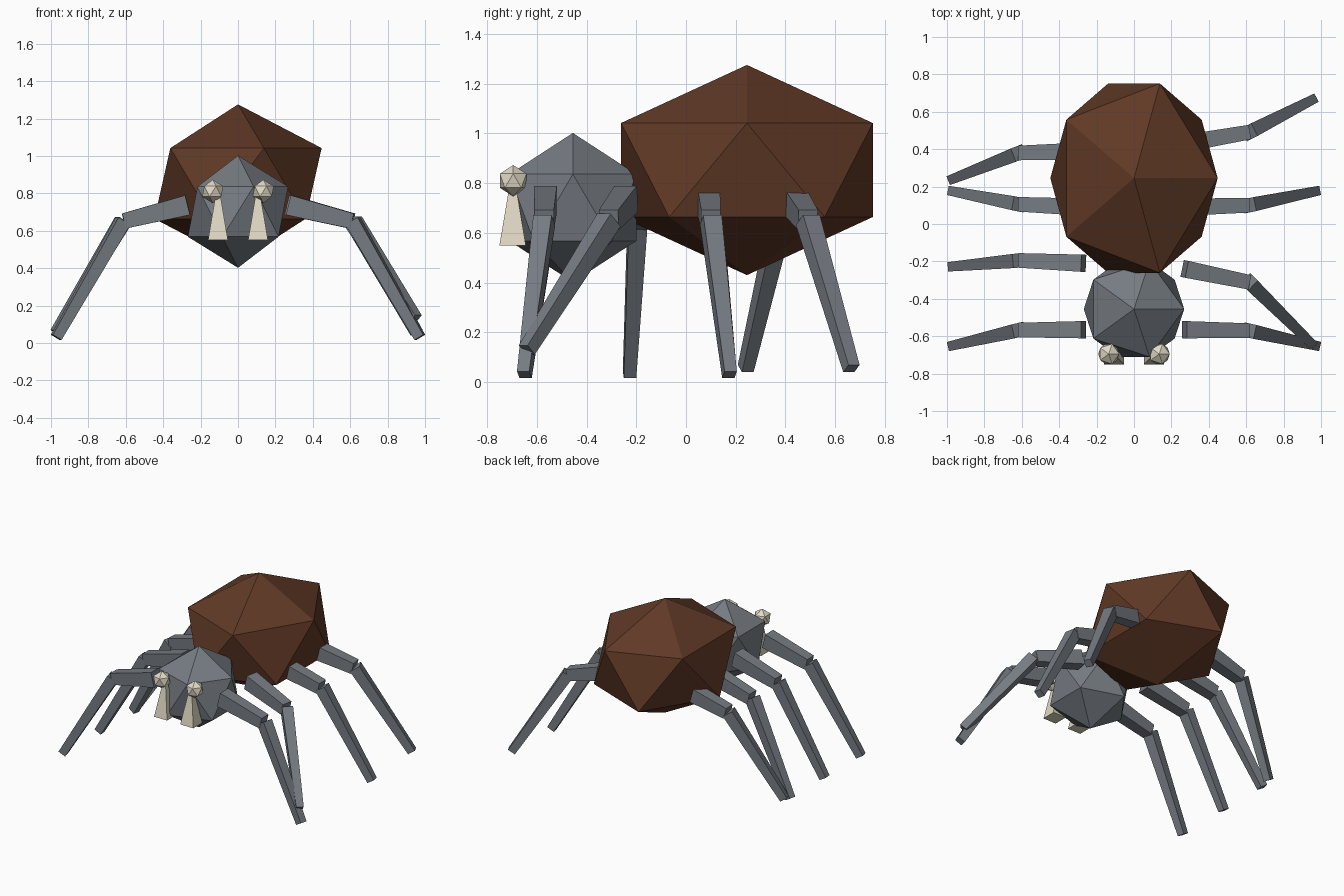
import bpy
import bmesh
from mathutils import Vector

if "Cube" in bpy.data.objects:
    bpy.data.objects.remove(bpy.data.objects["Cube"], do_unlink=True)


def make_material(name, rgb):
    mat = bpy.data.materials.new(name)
    mat.use_nodes = True
    mat.diffuse_color = (*rgb, 1)
    mat.node_tree.nodes["Principled BSDF"].inputs["Base Color"].default_value = (*rgb, 1)
    return mat


grey = make_material("slate grey", (0.18, 0.20, 0.225))
brown = make_material("dark brown", (0.117, 0.041, 0.019))
cream = make_material("cream", (0.76, 0.70, 0.56))


def finish(name, bm, mat):
    bmesh.ops.recalc_face_normals(bm, faces=bm.faces)
    mesh = bpy.data.meshes.new(name)
    bm.to_mesh(mesh)
    bm.free()
    mesh.materials.append(mat)
    obj = bpy.data.objects.new(name, mesh)
    bpy.context.collection.objects.link(obj)
    return obj


def faceted_ball(name, centre, radii, mat):
    bm = bmesh.new()
    bmesh.ops.create_icosphere(bm, subdivisions=1, radius=1)
    bmesh.ops.scale(bm, vec=radii, verts=bm.verts)
    bmesh.ops.translate(bm, vec=centre, verts=bm.verts)
    return finish(name, bm, mat)


def tapered_bar(name, start, end, start_size, end_size, mat):
    """Square bar from start to end; sizes are (width, height)."""
    start, end = Vector(start), Vector(end)
    axis = (end - start).normalized()
    side = axis.cross(Vector((0, 0, 1)))
    side = side.normalized() if side.length > 0.001 else Vector((1, 0, 0))
    up = side.cross(axis)
    bm = bmesh.new()
    bmesh.ops.create_cube(bm, size=1)
    for v in bm.verts:
        base, size = (end, end_size) if v.co.z > 0 else (start, start_size)
        v.co = base + side * v.co.x * size[0] + up * v.co.y * size[1]
    return finish(name, bm, mat)


# Body
faceted_ball("abdomen", (0, 0.245, 0.853), (0.5, 0.595, 0.4225), brown)
faceted_ball("head", (0, -0.455, 0.702), (0.3, 0.3, 0.3), grey)

# Eyes and fangs
for side, s in (("left", 1), ("right", -1)):
    faceted_ball(f"{side}_eye", (s * 0.135, -0.695, 0.81), (0.063, 0.063, 0.063), cream)
    tapered_bar(f"{side}_fang", (s * 0.107, -0.697, 0.55), (s * 0.107, -0.697, 0.8),
                (0.106, 0.106), (0.022, 0.022), cream)

# Legs: side, name, hip y, knee y, foot (distance out, y, z)
legs = [
    ("left", "front", -0.565, -0.57, (0.972, -0.65, 0.03)),
    ("left", "second", -0.24, -0.31, (0.95, -0.64, 0.13)),
    ("left", "third", 0.09, 0.10, (0.972, 0.175, 0.03)),
    ("left", "back", 0.43, 0.49, (0.955, 0.665, 0.055)),
    ("right", "front", -0.565, -0.567, (0.972, -0.65, 0.03)),
    ("right", "second", -0.21, -0.195, (0.972, -0.227, 0.03)),
    ("right", "third", 0.09, 0.105, (0.972, 0.175, 0.03)),
    ("right", "back", 0.39, 0.38, (0.972, 0.24, 0.055)),
]
for side, name, hip_y, knee_y, (out, foot_y, foot_z) in legs:
    s = 1 if side == "left" else -1
    tapered_bar(f"{side}_{name}_upper_leg", (s * 0.27, hip_y, 0.737),
                (s * 0.61, knee_y, 0.652), (0.092, 0.108), (0.078, 0.082), grey)
    tapered_bar(f"{side}_{name}_lower_leg", (s * 0.615, knee_y, 0.652),
                (s * out, foot_y, foot_z), (0.076, 0.076), (0.05, 0.055), grey)
